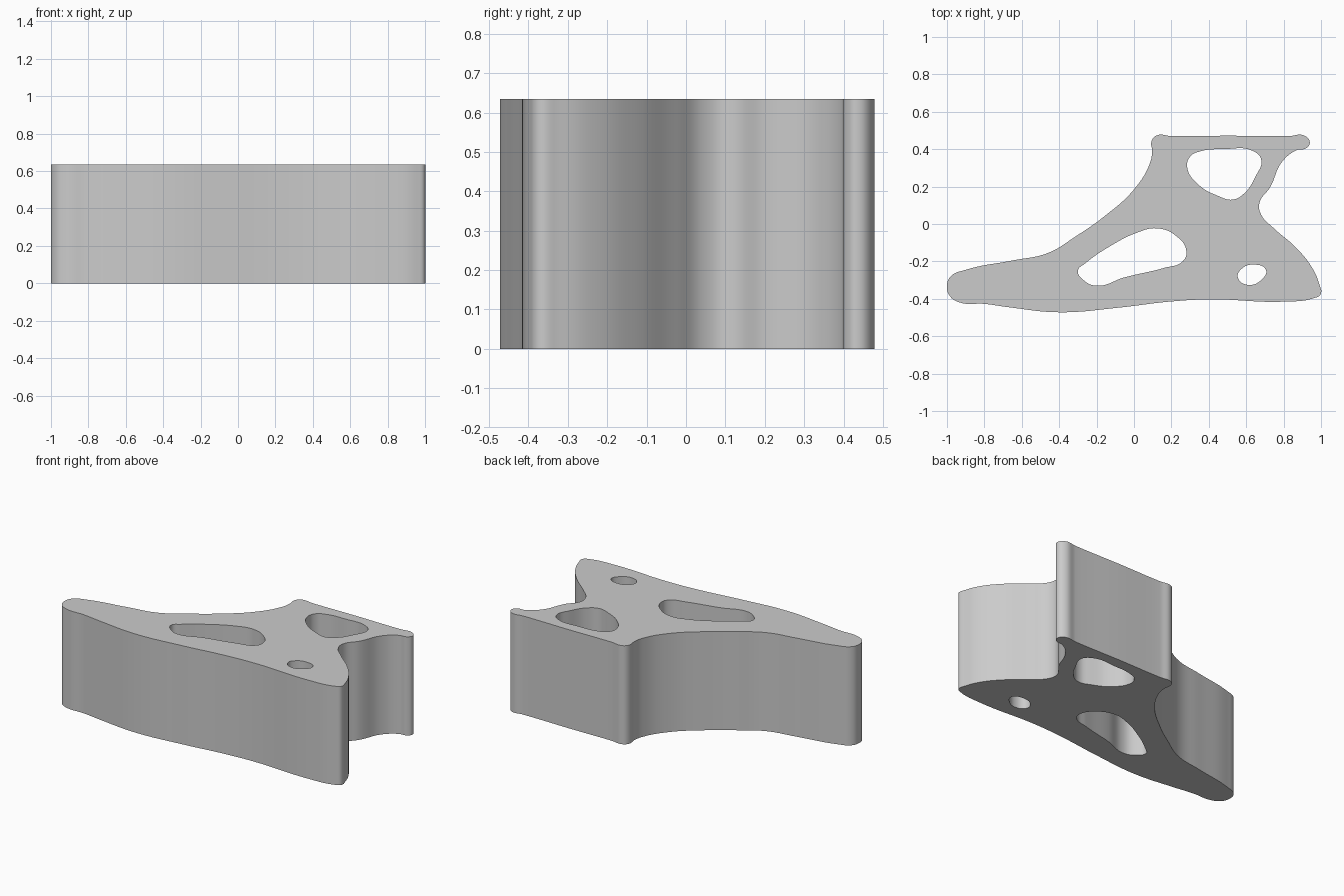
import bpy
import bmesh

HEIGHT = 0.635
SCALE = 0.01  # profile points are given in hundredths of a unit

cube = bpy.data.objects.get("Cube")
if cube:
    bpy.data.objects.remove(cube, do_unlink=True)

# Outer silhouette, clockwise from the left tip
left_tip = [(-100, -33), (-98, -28), (-90, -24.5)]
back_slope = [(-65, -19.5), (-46, -15.5), (-31, -6.5), (-16, 4), (0, 18.5), (8.5, 32.5)]
back_flange = [(9.7, 39), (9.3, 44), (12, 47.3), (20, 47), (50, 47.2), (83, 47),
               (91, 47.3), (94, 43.5), (92, 40.5), (87, 39.5)]
right_neck = [(79, 33), (73, 20), (67, 11), (68, 5)]
right_foot = [(75, -2.5), (86.5, -12.5), (95, -23), (99, -32), (99.8, -37.5), (96, -39.7)]
front_edge = [(81, -41.5), (40, -40.3), (19, -41.5), (-8, -44.7), (-40, -47.2),
              (-67, -44.5), (-80, -42.7), (-93, -42), (-98.5, -38.5)]
outline = left_tip + back_slope + back_flange + right_neck + right_foot + front_edge

# Through openings
centre_opening = [(-30, -25), (-26, -21), (-13, -12), (2, -4.5), (12, -2.3), (22, -6),
                  (28, -14.5), (26, -20), (16, -23.5), (-5, -28.5), (-20, -33), (-27, -30)]
back_opening = [(28.5, 30), (30, 36), (36, 39), (48, 40), (63, 39.3), (68, 34.5),
                (65, 25.5), (58.5, 16), (52.5, 13), (45, 15), (34.5, 21)]
foot_opening = [(55.5, -28.5), (57.5, -24), (64, -21.7), (70.5, -24.5),
                (69, -29), (60.5, -32.5)]


def add_loop(curve, points):
    """Closed smooth loop through the given points."""
    spline = curve.splines.new("BEZIER")
    spline.bezier_points.add(len(points) - 1)
    spline.use_cyclic_u = True
    spline.resolution_u = 8
    for knot, (x, y) in zip(spline.bezier_points, points):
        knot.co = (x * SCALE, y * SCALE, HEIGHT / 2)
        knot.handle_left_type = knot.handle_right_type = "AUTO"


# Extruded plate profile with its openings
profile = bpy.data.curves.new("plate_profile", "CURVE")
profile.dimensions = "2D"
profile.fill_mode = "BOTH"
profile.extrude = HEIGHT / 2
for loop in (outline, centre_opening, back_opening, foot_opening):
    add_loop(profile, loop)

body = bpy.data.objects.new("bracket_body", profile)
bpy.context.collection.objects.link(body)
body.location.z = HEIGHT / 2
bpy.ops.object.select_all(action="DESELECT")
body.select_set(True)
bpy.context.view_layer.objects.active = body
bpy.ops.object.convert(target="MESH")
body = bpy.context.object
body.name = "bracket_body"

# Weld the caps to the walls and rest the body on the ground
bm = bmesh.new()
bm.from_mesh(body.data)
bmesh.ops.remove_doubles(bm, verts=bm.verts, dist=0.0001)
bmesh.ops.recalc_face_normals(bm, faces=bm.faces)
low = min(v.co.z for v in bm.verts)
bmesh.ops.translate(bm, verts=bm.verts, vec=(0, 0, -low))
bm.to_mesh(body.data)
bm.free()
body.location.z = 0
bpy.ops.object.shade_smooth_by_angle(angle=0.6)

# Plain grey finish
grey = bpy.data.materials.new("plain_grey")
grey.use_nodes = True
colour = (0.6, 0.6, 0.6, 1)
grey.diffuse_color = colour
grey.node_tree.nodes["Principled BSDF"].inputs["Base Color"].default_value = colour
body.data.materials.clear()
body.data.materials.append(grey)
